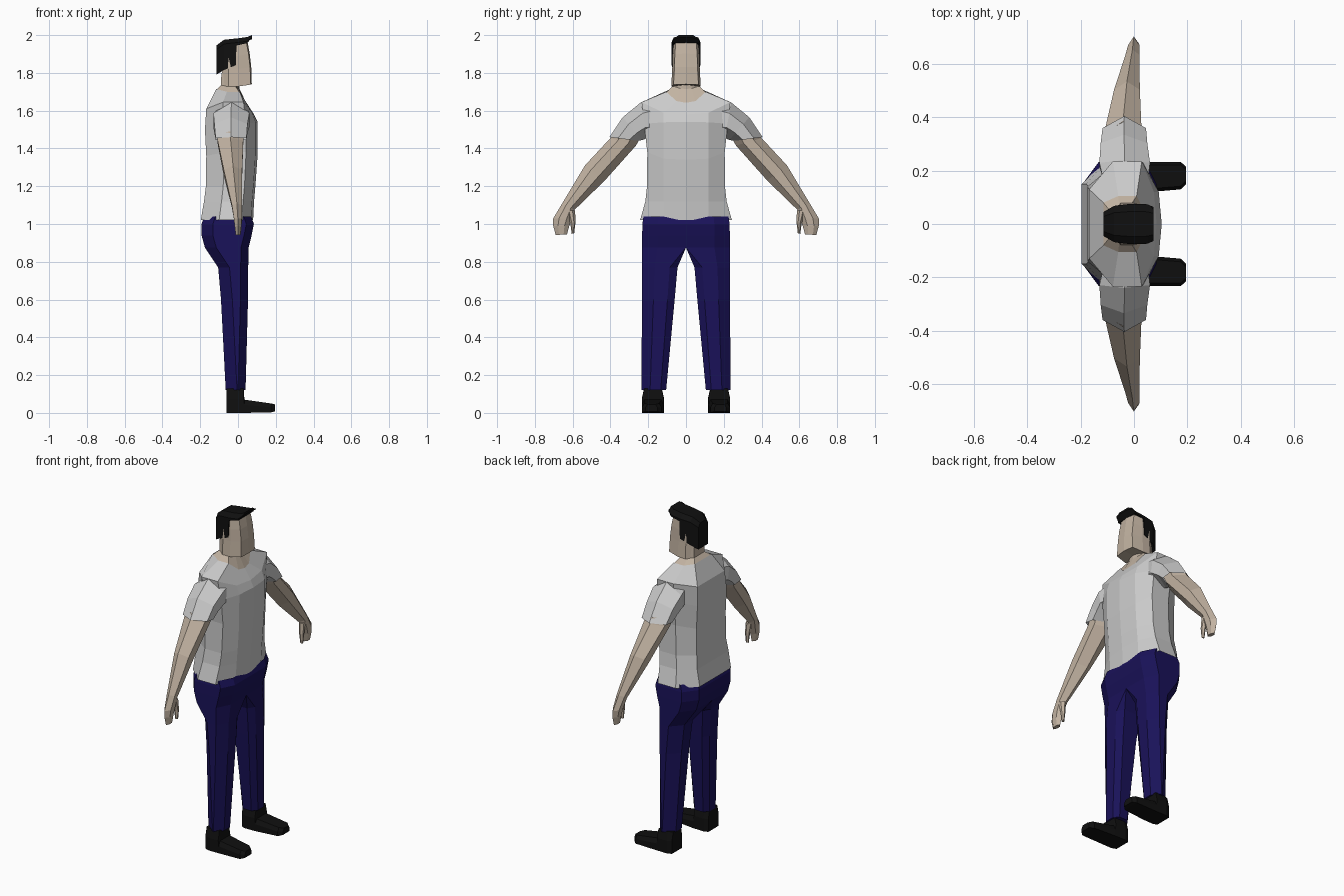
import bpy, bmesh


def material(name, rgb):
    m = bpy.data.materials.new(name)
    m.diffuse_color = (*rgb, 1)
    return m


SKIN = material("skin", (0.54, 0.45, 0.36))
NAVY = material("navy", (0.010, 0.006, 0.10))
BLACK = material("black", (0.005, 0.005, 0.005))


def loft(name, rings, mat=None, start=True, end=True):
    """Skin closed rings of points on the +y side, then mirror across y = 0."""
    bm = bmesh.new()
    loops = [[bm.verts.new(p) for p in r] for r in rings]
    n = len(loops[0])
    for a, b in zip(loops, loops[1:]):
        for i in range(n):
            j = (i + 1) % n
            bm.faces.new((a[i], a[j], b[j], b[i]))
    if start:
        bm.faces.new(loops[0][::-1])
    if end:
        bm.faces.new(loops[-1])
    bmesh.ops.recalc_face_normals(bm, faces=bm.faces)
    inner = [f for f in bm.faces if all(abs(v.co.y) < 1e-5 for v in f.verts)]
    bmesh.ops.delete(bm, geom=inner, context='FACES')
    me = bpy.data.meshes.new(name)
    bm.to_mesh(me)
    bm.free()
    if mat:
        me.materials.append(mat)
    ob = bpy.data.objects.new(name, me)
    bpy.context.collection.objects.link(ob)
    mod = ob.modifiers.new("mirror", 'MIRROR')
    mod.use_axis = (False, True, False)
    return ob


def body_ring(zf, zs, zb, xb, xf, w, yf, yb):
    """Half of a flattened octagon: front, side and back heights may differ."""
    d = xf - xb
    return [(xf, 0, zf), (xf - .04 * d, yf, zf + .15 * (zs - zf)), (xf - .22 * d, w, zs),
            (xb + .35 * d, w, zs), (xb, yb, zb), (xb, 0, zb)]


def limb_ring(oy, oz, iy, iz, xb, xf):
    """Hexagon between an outer and an inner point."""
    hexagon = [(0, .5), (.3, 1), (.7, 1), (1, .5), (.7, 0), (.3, 0)]
    return [(xb + s * (xf - xb), oy + t * (iy - oy), oz + t * (iz - oz)) for t, s in hexagon]


def leg_ring(z, xb, xf, yi, yo):
    d = yo - yi
    c = .025 if yi > 0 else 0
    k = .22 if yi > 0 else 0
    return [(xf, yi + k * d, z), (xf, yo - .35 * d, z), (xf - .04, yo, z), (xb + .06, yo, z),
            (xb, yo - .35 * d, z), (xb, yi + k * d, z), (xb + c, yi, z), (xf - c, yi, z)]


# shirt body
loft("shirt", [body_ring(*r) for r in [
    (1.02, 1.02, 1.02, -.197, .08, .243, .12, .15),
    (1.12, 1.12, 1.12, -.18, .085, .215, .12, .15),
    (1.20, 1.20, 1.20, -.17, .092, .206, .12, .14),
    (1.34, 1.38, 1.36, -.168, .102, .205, .12, .14),
    (1.54, 1.53, 1.50, -.175, .104, .222, .12, .14),
    (1.58, 1.645, 1.61, -.168, .085, .235, .12, .13),
    (1.642, 1.70, 1.715, -.115, .045, .105, .05, .08)]], None, False, False)

# sleeves
loft("sleeves", [limb_ring(*r) for r in [
    (.19, 1.66, .18, 1.45, -.12, .055),
    (.24, 1.643, .205, 1.455, -.13, .06),
    (.335, 1.565, .23, 1.445, -.125, .05),
    (.405, 1.46, .255, 1.44, -.118, .045)]], None, False, False)

# arms with hands
loft("arms", [limb_ring(*r) for r in [
    (.385, 1.49, .24, 1.46, -.11, .03),
    (.40, 1.455, .265, 1.415, -.108, .028),
    (.535, 1.31, .43, 1.23, -.075, .022),
    (.655, 1.11, .59, 1.075, -.032, .020),
    (.703, 1.03, .60, 1.03, -.022, .020),
    (.703, .99, .618, .99, -.018, .018),
    (.69, .942, .63, .945, -.012, .012)]], SKIN)
loft("thumbs", [limb_ring(*r) for r in [
    (.635, 1.075, .587, 1.07, -.014, .02),
    (.612, 1.00, .585, 1.01, -.006, .02),
    (.605, .948, .592, .95, .0, .016)]], SKIN)

# neck and head
loft("neck", [body_ring(*r) for r in [
    (1.638, 1.695, 1.71, -.115, .045, .105, .05, .08),
    (1.715, 1.73, 1.735, -.09, .008, .07, .03, .05),
    (1.80, 1.80, 1.80, -.088, .008, .066, .03, .05)]], SKIN, False, True)
loft("head", [
    [(xf, 0, z + .012), (xf - .006, w - .012, z + .01), (0, w, z),
     (-.05, w, z), (-.085, .05, z), (-.085, 0, z)]
    for z, xf, w in [(1.728, .073, .078), (1.82, .07, .073),
                     (1.89, .062, .071), (1.955, .05, .066)]], SKIN)

# hair with a raised fringe
loft("hair", [
    [(x, 0, z0), (x, w, z0), (x, w, z1 - .022), (x, .62 * w, z1), (x, 0, z1)]
    for x, z0, z1, w in [
        (-.115, 1.79, 1.945, .045), (-.075, 1.815, 1.975, .068),
        (-.012, 1.84, 1.982, .076), (-.008, 1.945, 1.982, .076),
        (.05, 1.958, 1.99, .074), (.073, 1.988, 2.0, .064)]], BLACK)

# trousers
loft("trousers", [leg_ring(*r) for r in [
    (1.04, -.18, .07, 0, .225), (1.00, -.193, .084, 0, .231),
    (.94, -.193, .072, 0, .232), (.875, -.175, .056, 0, .232),
    (.77, -.105, .054, .045, .232), (.60, -.09, .053, .06, .233),
    (.122, -.065, .04, .105, .236)]], NAVY, False, True)

# shoes
loft("shoes", [
    [(x, yi, z0), (x, yo, z0), (x, yo, .6 * z1), (x, yo - .012, z1),
     (x, yi + .012, z1), (x, yi, .6 * z1)]
    for x, z0, z1, yi, yo in [
        (-.062, 0, .128, .125, .223), (-.035, 0, .128, .116, .234),
        (.03, 0, .128, .118, .233), (.034, 0, .07, .118, .233),
        (.175, .003, .05, .13, .233), (.196, .008, .045, .15, .215)]], BLACK)
